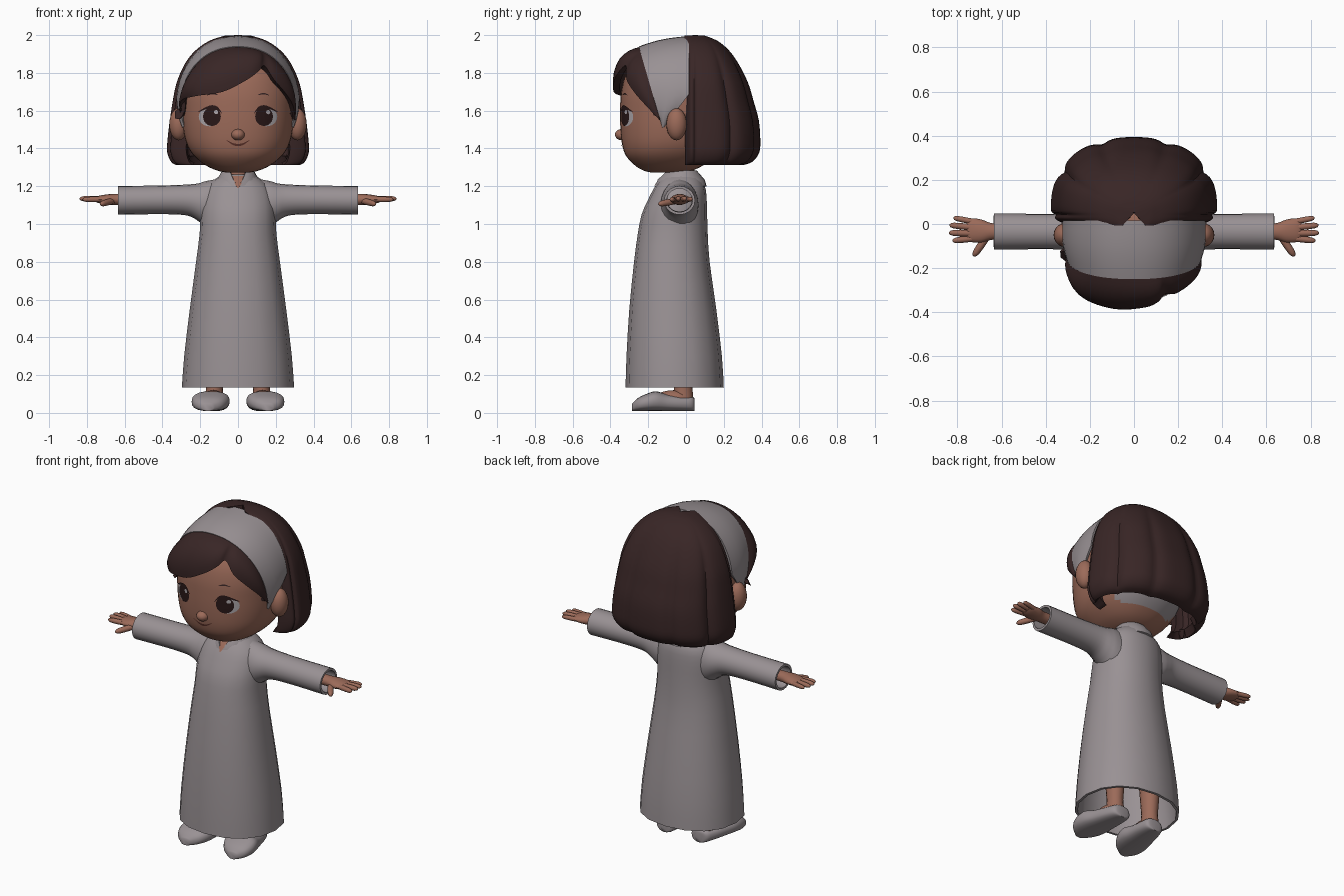
import bpy, bmesh, math
from mathutils import Vector
from mathutils.bvhtree import BVHTree

if "Cube" in bpy.data.objects:
    bpy.data.objects.remove(bpy.data.objects["Cube"])


def material(name, *rgb):
    m = bpy.data.materials.new(name)
    m.use_nodes = True
    m.diffuse_color = (*rgb, 1)
    m.node_tree.nodes["Principled BSDF"].inputs["Base Color"].default_value = (*rgb, 1)
    return m


CLOTH = material("grey cloth", .32, .285, .297)
SKIN = material("warm skin", .33, .145, .10)
HAIR = material("dark brown hair", .04, .019, .019)
DARK = material("eye brown", .022, .009, .009)
WHITE = material("eye white", .42, .39, .41)
LIP = material("mouth brown", .10, .03, .022)


def spow(v, p):
    return math.copysign(abs(v) ** p, v)


def spline(pts, k=4):
    """Catmull-Rom interpolation of tuples of any length."""
    out = []
    for i in range(len(pts) - 1):
        quad = [pts[min(max(i + d, 0), len(pts) - 1)] for d in (-1, 0, 1, 2)]
        for j in range(k):
            t = j / k
            out.append(tuple(b + .5 * t * (c - a + t * (2*a - 5*b + 4*c - d + t * (3*(b - c) + d - a)))
                             for a, b, c, d in zip(*quad)))
    return out + [tuple(pts[-1])]


def oval(c, u, v, n=24, power=2):
    """Superellipse section around c with half axes u and v."""
    c, u, v = Vector(c), Vector(u), Vector(v)
    angles = [math.tau * i / n for i in range(n)]
    return [c + u * spow(math.cos(a), 2 / power) + v * spow(math.sin(a), 2 / power) for a in angles]


def loft(name, rows, mat, wrap=True, caps=True, pivot=None, shell=0, sharp=50):
    """Skin a list of point rows, facing away from the pivot."""
    bm = bmesh.new()
    grid = [[bm.verts.new(p) for p in row] for row in rows]
    n = len(rows[0])
    for r, s in zip(grid, grid[1:]):
        for i in range(n if wrap else n - 1):
            bm.faces.new((r[i], r[(i + 1) % n], s[(i + 1) % n], s[i]))
    if caps:
        bm.faces.new(grid[0][::-1])
        bm.faces.new(grid[-1])
    bm.normal_update()
    mid = pivot or sum((v.co for v in bm.verts), Vector()) / len(bm.verts)
    if sum(f.normal.dot(f.calc_center_median() - mid) * f.calc_area() for f in bm.faces) < 0:
        bmesh.ops.reverse_faces(bm, faces=bm.faces[:])
    me = bpy.data.meshes.new(name)
    bm.to_mesh(me)
    bm.free()
    me.materials.append(mat)
    me.polygons.foreach_set("use_smooth", [True] * len(me.polygons))
    ob = bpy.data.objects.new(name, me)
    bpy.context.collection.objects.link(ob)
    if shell:
        mod = ob.modifiers.new("thickness", 'SOLIDIFY')
        mod.thickness, mod.offset = shell, -1
    edges = ob.modifiers.new("sharp edges", 'EDGE_SPLIT')
    edges.split_angle = math.radians(sharp)
    return ob


def stack(profile, n, power=2, k=4):
    """Horizontal sections from (z, half width, front y, back y)."""
    return [oval((0, (f + b) / 2, z), (rx, 0, 0), (0, (b - f) / 2, 0), n, power)
            for z, rx, f, b in spline(profile, k)]


def ball(name, c, r, mat):
    rows = [oval((c[0], c[1], c[2] - r[2] * math.cos(a)), (r[0] * math.sin(a), 0, 0),
                 (0, r[1] * math.sin(a), 0), 20) for a in [math.pi * (i + .1) / 12.2 for i in range(13)]]
    return loft(name, rows, mat, sharp=80)


def surface(ob):
    return BVHTree.FromPolygons([v.co for v in ob.data.vertices], [p.vertices[:] for p in ob.data.polygons])


def decal(name, rows, mat, tree, lift, wrap=False):
    """Thin plate laid on a surface from rows of (x, z)."""
    pts = []
    for row in rows:
        hits = [tree.ray_cast(Vector((x, -1, z)), Vector((0, 1, 0)))[0] for x, z in row]
        pts.append([(x, (h.y if h else -.1) - lift, z) for h, (x, z) in zip(hits, row)])
    return loft(name, pts, mat, wrap, False, Vector((0, 1, 1.5)))


def disc(name, x, z, rx, rz, mat, lift):
    rows = [[(x + f * rx * math.cos(math.tau * i / 24), z + f * rz * math.sin(math.tau * i / 24))
             for i in range(24)] for f in (.01, .35, .7, 1)]
    decal(name, rows, mat, face, lift, True)


def stroke(name, pts, width, mat, lift=.004):
    pts = spline(pts)
    half = [width * (.25 + .75 * math.sin(math.pi * i / (len(pts) - 1))) for i in range(len(pts))]
    decal(name, [[(x, z - w), (x, z + w)] for (x, z), w in zip(pts, half)], mat, face, lift)


# Robe and neck
robe = loft("robe", stack([(.135, .297, -.32, .20), (.3, .285, -.315, .19), (.55, .255, -.3, .16),
                           (.8, .222, -.275, .125), (.95, .203, -.255, .115), (1.05, .2, -.235, .112),
                           (1.12, .195, -.205, .11), (1.18, .178, -.175, .105), (1.22, .145, -.15, .09),
                           (1.245, .11, -.13, .075), (1.262, .085, -.105, .055)], 16, 2.2, 2),
            CLOTH, caps=False, shell=.015)
loft("neck", stack([(1.2, .075, -.1, .05), (1.27, .07, -.095, .045), (1.33, .075, -.09, .05)], 20), SKIN)
decal("neck_opening", [[(-w, z), (0, z), (w, z)] for z, w in ((1.19, .002), (1.22, .022), (1.255, .045))],
      SKIN, surface(robe), .006)

# Collar with an open front
collar = []
for z, r, gap in ((1.2, .122, .03), (1.235, .112, .22), (1.283, .084, .55)):
    arc = [-math.pi / 2 + gap + (math.tau - 2 * gap) * i / 24 for i in range(25)]
    collar.append([(r * math.cos(a), -.027 + r * (1.12 if z < 1.25 else 1) * math.sin(a), z) for a in arc])
loft("collar", collar, CLOTH, False, False, shell=.012)

# Head
head = loft("head", stack([(1.272, .06, -.18, -.03), (1.283, .11, -.225, .03), (1.31, .17, -.27, .09),
                           (1.36, .232, -.317, .15), (1.42, .27, -.338, .2), (1.5, .29, -.347, .24),
                           (1.6, .298, -.349, .26), (1.7, .298, -.343, .26), (1.8, .273, -.315, .25),
                           (1.9, .195, -.24, .17), (1.96, .07, -.1, .06)], 40, 2.25), SKIN)
head.data.materials.append(CLOTH)
for p in head.data.polygons:  # nape part of the headband
    p.material_index = int(p.center.y > .07 and 1.35 < p.center.z < 1.5)
face = surface(head)
ball("nose", (0, -.338, 1.473), (.036, .038, .03), SKIN)

# Face details
for side, s in (("left", 1), ("right", -1)):
    disc(side + "_eye_white", s * .15, 1.567, .058, .05, WHITE, .002)
    disc(side + "_iris", s * .138, 1.569, .047, .05, DARK, .004)
    disc(side + "_eye_glint", s * .138 + .022, 1.592, .011, .011, WHITE, .006)
    stroke(side + "_lashes", [(s * .085, 1.585), (s * .11, 1.614), (s * .15, 1.62), (s * .208, 1.595)],
           .008, DARK, .006)
    stroke(side + "_brow", [(s * .105, 1.683), (s * .135, 1.69), (s * .165, 1.682)], .004, HAIR)
    ball(side + "_ear", (s * .314, -.05, 1.528), (.05, .054, .085), SKIN)
stroke("mouth", [(-.06, 1.443), (-.03, 1.425), (0, 1.418), (.03, 1.425), (.06, 1.443)], .006, LIP)

# Headband
CENTRE = Vector((0, -.03, 1.6))


def band_front(deg):
    t = math.radians(deg)
    z = 1.63 + .31 * math.cos(t)
    return Vector((.304 * spow(math.sin(t), .9), -.25 + .29 * (1.94 - z), z))


rows = []
for deg in range(-112, 113, 7):
    t = math.radians(deg)
    front = band_front(deg)
    back = Vector((.324 * spow(math.sin(t), .9), .015, 1.65 + .345 * math.cos(t)))
    back = back.lerp(front, .9 * min(max((abs(deg) - 85) / 27, 0), 1))
    rows.append([front.lerp(back, v / 5) + (front - CENTRE).normalized() * .012 * math.sin(math.pi * v / 5)
                 for v in range(6)])
loft("headband", rows, CLOTH, False, False, CENTRE, .014)

# Swept fringe: band angle, then lower edge x, y, z and bulge
rows = []
for deg, x, y, z, bulge in spline([(-100, -.3, -.13, 1.57, .005), (-85, -.303, -.22, 1.65, .01),
                                   (-60, -.225, -.335, 1.677, .025), (-25, -.08, -.383, 1.70, .03),
                                   (5, .05, -.378, 1.765, .03), (18, .11, -.352, 1.81, .022),
                                   (24, .14, -.318, 1.838, .006), (32, .19, -.315, 1.765, .016),
                                   (52, .25, -.272, 1.695, .016), (75, .29, -.215, 1.63, .01),
                                   (98, .304, -.14, 1.55, .003)]):
    a, b = (band_front(deg) - CENTRE) * .99, Vector((x, y, z)) - CENTRE
    rows.append([CENTRE + a.lerp(b, v).normalized() * (a.length * (1 - v) + b.length * v
                 + bulge * math.sin(math.pi * v)) for v in [i / 8 for i in range(9)]])
loft("fringe", rows, HAIR, False, False, CENTRE, .035)

# Back hair with grooved locks
rows = []
for z, rx, back in spline([(1.312, .325, .30), (1.33, .352, .35), (1.38, .372, .385), (1.45, .37, .39),
                           (1.55, .358, .382), (1.65, .343, .355), (1.75, .322, .325), (1.85, .278, .275),
                           (1.92, .222, .225), (1.97, .15, .165), (1.997, .07, .1)], 3):
    row = []
    for i in range(91):
        a = math.radians(-45 + 3 * i)
        lock = (1 - abs(math.sin(4.5 * (a - math.pi / 2) + math.pi / 2))) ** 2
        r = 1.01 - .06 * lock * min(1, (2 - z) / .25)
        depth = back - .06 if math.sin(a) > 0 else .09
        row.append((r * rx * spow(math.cos(a), .85), .06 + r * depth * spow(math.sin(a), .85), z))
    rows.append(row)
rows.append([(x * .05, .05 + (y - .05) * .05, 2) for x, y, z in rows[-1]])
loft("back_hair", rows, HAIR, False, False, Vector((0, .05, 1.6)), .05)

for side, s in (("left", 1), ("right", -1)):
    # Sleeve flaring into the shoulder
    loft(side + "_sleeve", [oval((s * x, -.034, z), (0, ry, 0), (0, 0, rz), 20) for x, z, ry, rz in
                            spline([(.1, 1.09, .1, .15), (.17, 1.105, .1, .122), (.21, 1.115, .094, .1),
                                    (.27, 1.127, .084, .082), (.4, 1.128, .08, .076), (.635, 1.125, .082, .076)])],
         CLOTH, caps=False, shell=.014)
    # Hand
    loft(side + "_palm", [oval((s * x, y, 1.13), (0, ry, 0), (0, 0, rz), 16) for x, y, ry, rz in
                          spline([(.55, -.034, .036, .03), (.64, -.034, .037, .03), (.69, -.032, .052, .027),
                                  (.735, -.028, .054, .02), (.757, -.028, .045, .012)])], SKIN)
    fingers = {"little_finger": ((.735, .012, 1.13), (.818, .028, 1.132), .013),
               "ring_finger": ((.735, -.015, 1.132), (.836, -.005, 1.134), .0145),
               "middle_finger": ((.735, -.042, 1.132), (.838, -.04, 1.134), .015),
               "index_finger": ((.735, -.066, 1.13), (.822, -.076, 1.13), .0145),
               "thumb": ((.665, -.055, 1.122), (.727, -.146, 1.105), .017)}
    for part, (base, tip, r) in fingers.items():
        p, q = (Vector((s * v[0], v[1], v[2])) for v in (base, tip))
        across = (q - p).cross(Vector((0, 0, 1))).normalized()
        up = across.cross(q - p).normalized()
        loft(f"{side}_{part}", [oval(p.lerp(q, t), across * r * f, up * r * f, 12)
                                for t, f in ((0, 1), (.5, 1), (.8, .9), (.93, .65), (1, .2))], SKIN, sharp=80)
    # Leg, foot and slip-on shoe turned slightly outward
    loft(side + "_leg", [oval((s * .125, -.015, z), (r, 0, 0), (0, r * 1.1, 0), 16)
                         for z, r in ((.06, .05), (.14, .044), (.3, .055), (.55, .065))], SKIN)
    ball(side + "_foot", (s * .13, -.065, .075), (.056, .1, .045), SKIN)
    loft(side + "_shoe", [oval((s * (.122 - .13 * y), y, .01 + h / 2), (w, 0, 0), (0, 0, h / 2), 20, 2.6)
                          for y, w, h in spline([(.046, .025, .06), (.035, .055, .075), (-.02, .072, .078),
                                                 (-.1, .086, .088), (-.16, .099, .104), (-.21, .095, .09),
                                                 (-.255, .072, .068), (-.285, .028, .04)])], CLOTH, sharp=70)
